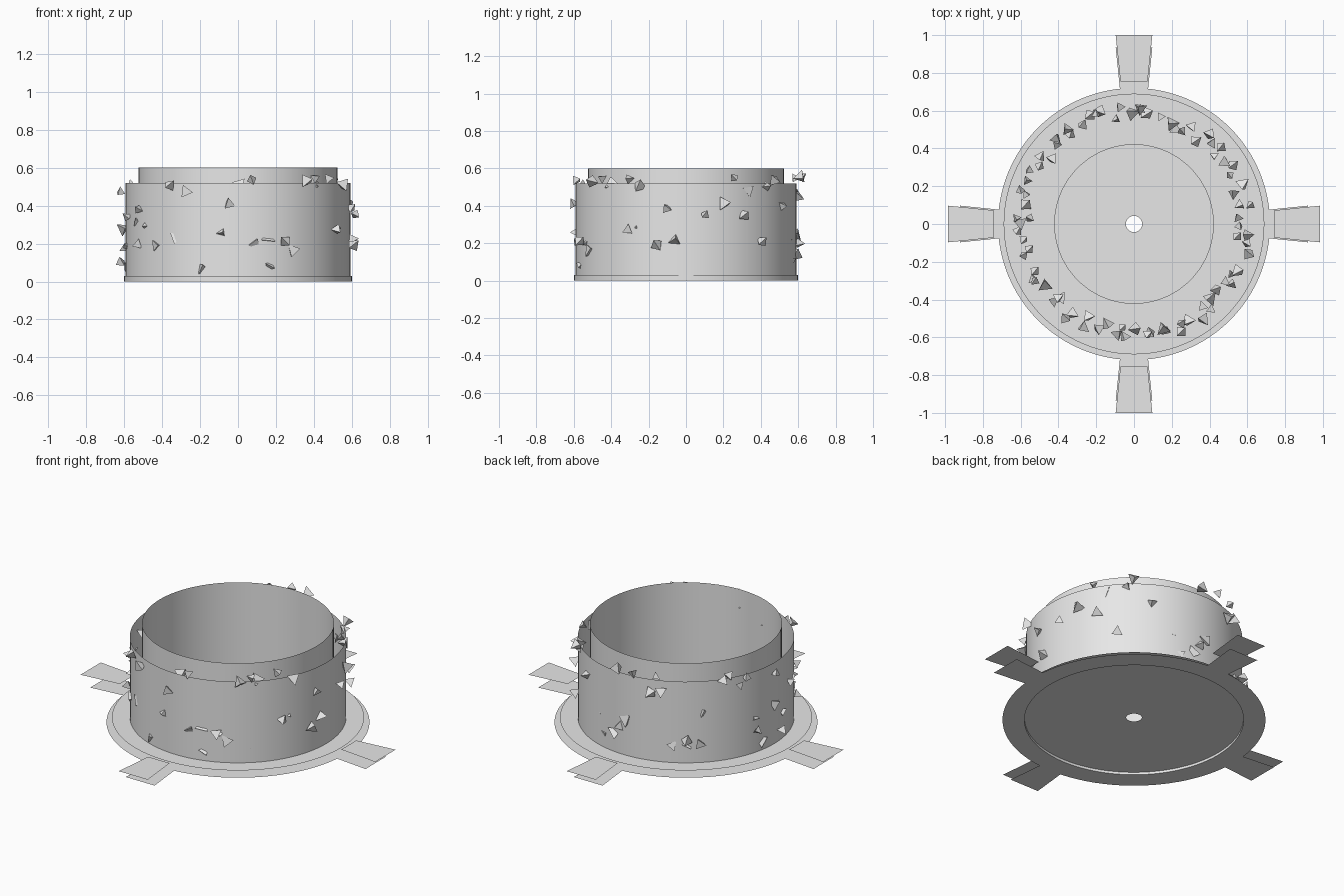
import bpy, bmesh, math, random
from mathutils import Matrix, Vector

if "Cube" in bpy.data.objects:
    bpy.data.objects.remove(bpy.data.objects["Cube"])

random.seed(7)
SEG = 96
grey = bpy.data.materials.new("light grey")
grey.diffuse_color = (0.8, 0.8, 0.8, 1)
grey.use_nodes = True
grey.node_tree.nodes["Principled BSDF"].inputs["Base Color"].default_value = grey.diffuse_color


def finish(name, bm, smooth=False):
    mesh = bpy.data.meshes.new(name)
    bm.to_mesh(mesh)
    bm.free()
    mesh.materials.append(grey)
    for p in mesh.polygons:
        p.use_smooth = smooth
    obj = bpy.data.objects.new(name, mesh)
    bpy.context.collection.objects.link(obj)
    return obj


def band(name, r0, z0, r1, z1, smooth=False):
    """Single-sided surface swept around z between two (radius, height) circles."""
    bm = bmesh.new()
    rings = []
    for r, z in ((r0, z0), (r1, z1)):
        rings.append([bm.verts.new((r * math.cos(2 * math.pi * i / SEG),
                                    r * math.sin(2 * math.pi * i / SEG), z))
                      for i in range(SEG)])
    a, b = rings
    for i in range(SEG):
        j = (i + 1) % SEG
        bm.faces.new((a[i], a[j], b[j], b[i]))
    return finish(name, bm, smooth)


# Thin sheet base: flange, rim, floor with centre hole, and upper plate
band("base_flange", 0.72, 0.0, 0.60, 0.0)
band("base_rim", 0.60, 0.0, 0.60, 0.03, True)
band("base_floor", 0.60, 0.015, 0.043, 0.015)
band("upper_plate", 0.69, 0.03, 0.42, 0.03)

# Two open cylindrical walls, the inner one taller
band("outer_wall", 0.592, 0.03, 0.592, 0.52, True)
band("inner_wall", 0.525, 0.03, 0.525, 0.60, True)


# Four pairs of flared flat tabs
def tab(name, r0, r1, z, k):
    bm = bmesh.new()
    shift = 0.015 if k % 2 == 0 else 0.0
    turn = Matrix.Rotation(k * math.pi / 2, 3, 'Z')
    pts = ((r0, -0.072), (r1, -0.097), (r1, 0.097), (r0, 0.072))
    bm.faces.new([bm.verts.new(turn @ Vector((r - shift, w, z))) for r, w in pts])
    finish(name, bm)


for k, side in enumerate(("right", "back", "left", "front")):
    tab(side + "_upper_tab", 0.755, 1.0, 0.06, k)
    tab(side + "_lower_tab", 0.69, 0.935, 0.0, k)

# Small tetrahedral chips scattered over the walls
bm = bmesh.new()
for i in range(85):
    ang = 2 * math.pi * (i + random.uniform(-0.8, 0.8)) / 85
    rad = random.uniform(0.545, 0.63)
    centre = Vector((rad * math.cos(ang), rad * math.sin(ang),
                     random.uniform(0.07, 0.56)))
    axis = Vector([random.gauss(0, 1) for _ in range(3)]).normalized()
    turn = Matrix.Rotation(random.uniform(0, 6.28), 3, axis)
    s = random.uniform(0.016, 0.027)
    v = [bm.verts.new(centre + turn @ (Vector(c) * s))
         for c in ((1, 1, 1), (1, -1, -1), (-1, 1, -1), (-1, -1, 1))]
    for f in ((0, 1, 2), (0, 3, 1), (0, 2, 3), (1, 3, 2)):
        bm.faces.new([v[n] for n in f])
bmesh.ops.recalc_face_normals(bm, faces=bm.faces[:])
finish("wall_chips", bm)
